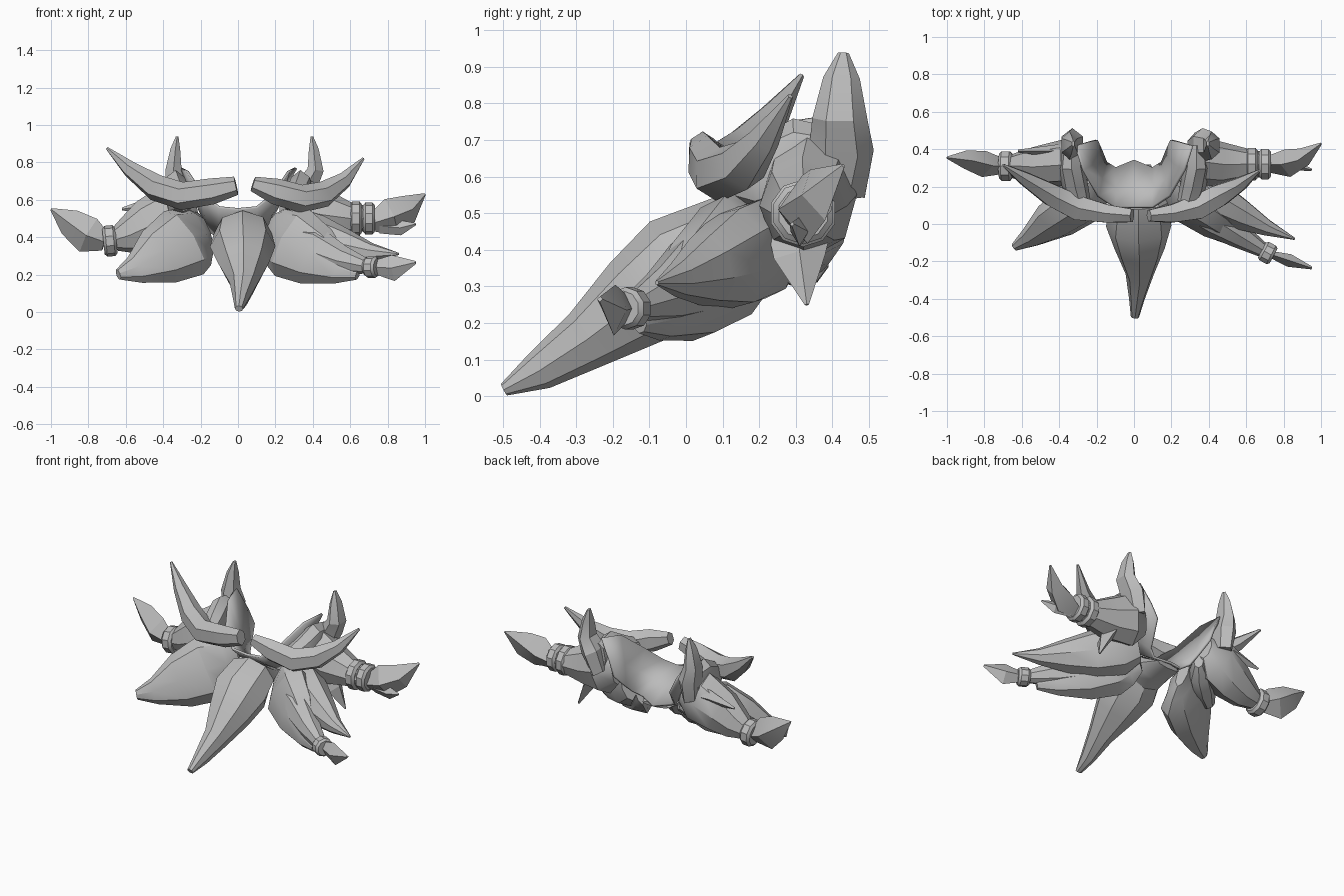
import bpy, bmesh, math
from mathutils import Vector

grey = bpy.data.materials.new("stone_grey")
grey.diffuse_color = (0.5, 0.5, 0.5, 1)


def finish(name, bm, angle=35):
    bmesh.ops.recalc_face_normals(bm, faces=bm.faces)
    me = bpy.data.meshes.new(name)
    bm.to_mesh(me)
    bm.free()
    me.materials.append(grey)
    me.shade_smooth()
    me.set_sharp_from_angle(angle=math.radians(angle))
    ob = bpy.data.objects.new(name, me)
    bpy.context.collection.objects.link(ob)
    return ob


def loft(name, stations, side, sides=6, angle=35):
    """Skin rings along a path; each station is x, y, z, half width, half thickness."""
    bm = bmesh.new()
    pts = [Vector(s[:3]) for s in stations]
    rings = []
    for i, s in enumerate(stations):
        t = (pts[min(i + 1, len(pts) - 1)] - pts[max(i - 1, 0)]).normalized()
        w = Vector(side)
        w = (w - t * w.dot(t)).normalized()
        n = t.cross(w)
        ring = []
        for k in range(sides):
            a = 2 * math.pi * k / sides
            ring.append(bm.verts.new(pts[i] + w * math.cos(a) * s[3] + n * math.sin(a) * s[4]))
        rings.append(ring)
    for a, b in zip(rings, rings[1:]):
        for k in range(sides):
            j = (k + 1) % sides
            bm.faces.new((a[k], a[j], b[j], b[k]))
    bm.faces.new(rings[0])
    bm.faces.new(rings[-1])
    return finish(name, bm, angle)


def band(name, centre, axis, r, h):
    """Bevelled ring wrapped around a tuft."""
    c, d = Vector(centre), Vector(axis).normalized()
    prof = [(-h, r * .82), (-h * .6, r), (h * .6, r), (h, r * .82)]
    loft(name, [(*(c + d * o), q, q) for o, q in prof], (0, 0, 1), 10)


Z, X, Y = (0, 0, 1), (1, 0, 0), (0, 1, 0)

# Open-backed collar, flaring up into the shoulders
rows = [
    [(0, .09, .55), (.1, .09, .56), (.19, .15, .63), (.27, .29, .75), (.31, .42, .77)],
    [(0, .21, .46), (.1, .19, .47), (.175, .24, .52), (.22, .32, .58), (.24, .44, .65)],
    [(0, .34, .38), (.1, .30, .4), (.15, .33, .43), (.17, .38, .48), (.2, .45, .56)],
]
bm = bmesh.new()
grid = []
for r in rows:
    full = [(-x, y, z) for x, y, z in reversed(r[1:])] + r
    grid.append([bm.verts.new(p) for p in full])
for a, b in zip(grid, grid[1:]):
    for k in range(len(a) - 1):
        bm.faces.new((a[k], a[k + 1], b[k + 1], b[k]))
collar = finish("collar", bm, 50)
mod = collar.modifiers.new("thickness", 'SOLIDIFY')
mod.thickness = .015
mod.offset = 0

# Long front tuft
loft("front_tuft", [(.0, .31, .375, .09, .015), (.01, .2, .39, .13, .06),
                    (.025, .10, .42, .155, .125), (.025, -.01, .35, .175, .155),
                    (.03, -.13, .26, .135, .13), (.03, -.27, .155, .075, .085),
                    (.015, -.4, .07, .042, .055), (.005, -.497, .018, .022, .018)], X, 8, 30)

# Front side tufts
for s, label, tilt in ((-1, "left", .45), (1, "right", .3)):
    loft(f"{label}_front_tuft",
         [(s * .17, .24, .42, .11, .03), (s * .215, .18, .405, .17, .07),
          (s * .29, .11, .37, .20, .115), (s * .42, .02, .295, .165, .10),
          (s * .55, -.07, .225, .08, .055), (s * .64, -.125, .2, .03, .02)],
         (0, tilt, 1), 8, 30)

# Upright rear spikes
for s, label, bx, mx, tx in ((-1, "left", .33, .345, .325), (1, "right", .37, .415, .395)):
    loft(f"{label}_rear_spike",
         [(s * .33, .40, .56, .09, .05), (s * bx, .425, .68, .088, .065),
          (s * mx, .42, .76, .075, .05), (s * (mx + tx) / 2, .425, .87, .05, .03),
          (s * tx, .43, .938, .015, .008)], Y, 6, 25)

# Large rear tuft and banded tuft on the right front
loft("right_rear_tuft", [(.21, .29, .43, .09, .04), (.29, .23, .41, .15, .09),
                         (.42, .13, .375, .145, .115), (.57, .05, .345, .10, .085),
                         (.71, -.02, .32, .05, .045), (.86, -.08, .31, .006, .006)],
     (0, .3, 1), 8)
loft("right_banded_tuft", [(.3, .10, .35, .13, .10), (.42, .03, .33, .125, .10),
                           (.56, -.06, .275, .08, .07), (.69, -.14, .245, .04, .04)], Z, 8)
band("right_front_band", (.715, -.155, .24), (.85, -.45, 0), .058, .035)
loft("right_front_blade", [(.74, -.165, .24, .04, .02), (.83, -.195, .235, .07, .035),
                           (.95, -.235, .265, .008, .008)], Z, 4, 15)

# Flesh below the left shoulder
loft("left_under_tuft", [(-.20, .35, .47, .06, .03), (-.27, .28, .45, .11, .07),
                         (-.36, .21, .41, .11, .07), (-.45, .14, .36, .05, .04)], Z, 8)

# Side arms, swelling at the shoulder
loft("left_arm", [(-.235, .37, .56, .09, .04), (-.33, .33, .53, .17, .13),
                  (-.48, .31, .46, .145, .115), (-.58, .31, .41, .105, .09),
                  (-.66, .31, .385, .06, .06)], Z, 8)
loft("right_arm", [(.235, .37, .56, .09, .04), (.33, .34, .55, .17, .13),
                   (.46, .32, .52, .135, .12), (.6, .32, .5, .085, .085),
                   (.72, .32, .5, .06, .06)], Z, 8)
band("left_arm_band", (-.685, .31, .38), (-1, 0, -.1), .083, .035)
band("right_arm_band_inner", (.63, .32, .5), X, .092, .032)
band("right_arm_band_outer", (.70, .32, .5), X, .085, .032)

# Arm blades
loft("left_blade", [(-.71, .31, .375, .05, .045), (-.80, .32, .41, .10, .07),
                    (-.90, .345, .48, .075, .05), (-1.0, .355, .55, .006, .006)], Z, 4, 20)
loft("right_blade", [(.72, .32, .475, .05, .045), (.82, .325, .51, .10, .075),
                     (.91, .36, .55, .08, .05), (1.0, .43, .63, .006, .006)], Z, 4, 20)
loft("right_blade_barb", [(.76, .32, .46, .04, .03), (.87, .31, .45, .04, .025),
                          (.95, .29, .47, .006, .006)], Z, 4, 20)

# Small spikes around the arms
loft("right_hanging_spike", [(.42, .31, .47, .09, .05), (.48, .31, .38, .07, .035),
                             (.54, .33, .25, .006, .006)], Y, 4, 15)
loft("left_arm_spike", [(-.3, .40, .58, .07, .04), (-.45, .39, .575, .045, .03),
                        (-.62, .39, .55, .008, .008)], Z, 4, 15)

# Sweeping shoulder crests
loft("left_crest", [(-.01, .045, .675, .05, .04), (-.14, .055, .645, .07, .055),
                    (-.30, .085, .62, .075, .075), (-.44, .155, .665, .072, .068),
                    (-.58, .24, .765, .045, .042), (-.70, .315, .875, .008, .008)], Z)
loft("right_crest", [(.08, .045, .685, .04, .035), (.20, .055, .645, .07, .055),
                     (.34, .09, .605, .075, .075), (.46, .155, .63, .07, .068),
                     (.57, .215, .705, .045, .042), (.67, .285, .82, .008, .008)], Z)

# Shoulder flesh tying the crests to the collar
for s, label in ((-1, "left"), (1, "right")):
    loft(f"{label}_shoulder",
         [(s * .29, .11, .60, .06, .06), (s * .315, .2, .60, .10, .07),
          (s * .335, .31, .63, .13, .07), (s * .335, .42, .63, .10, .05)], Z, 8)
